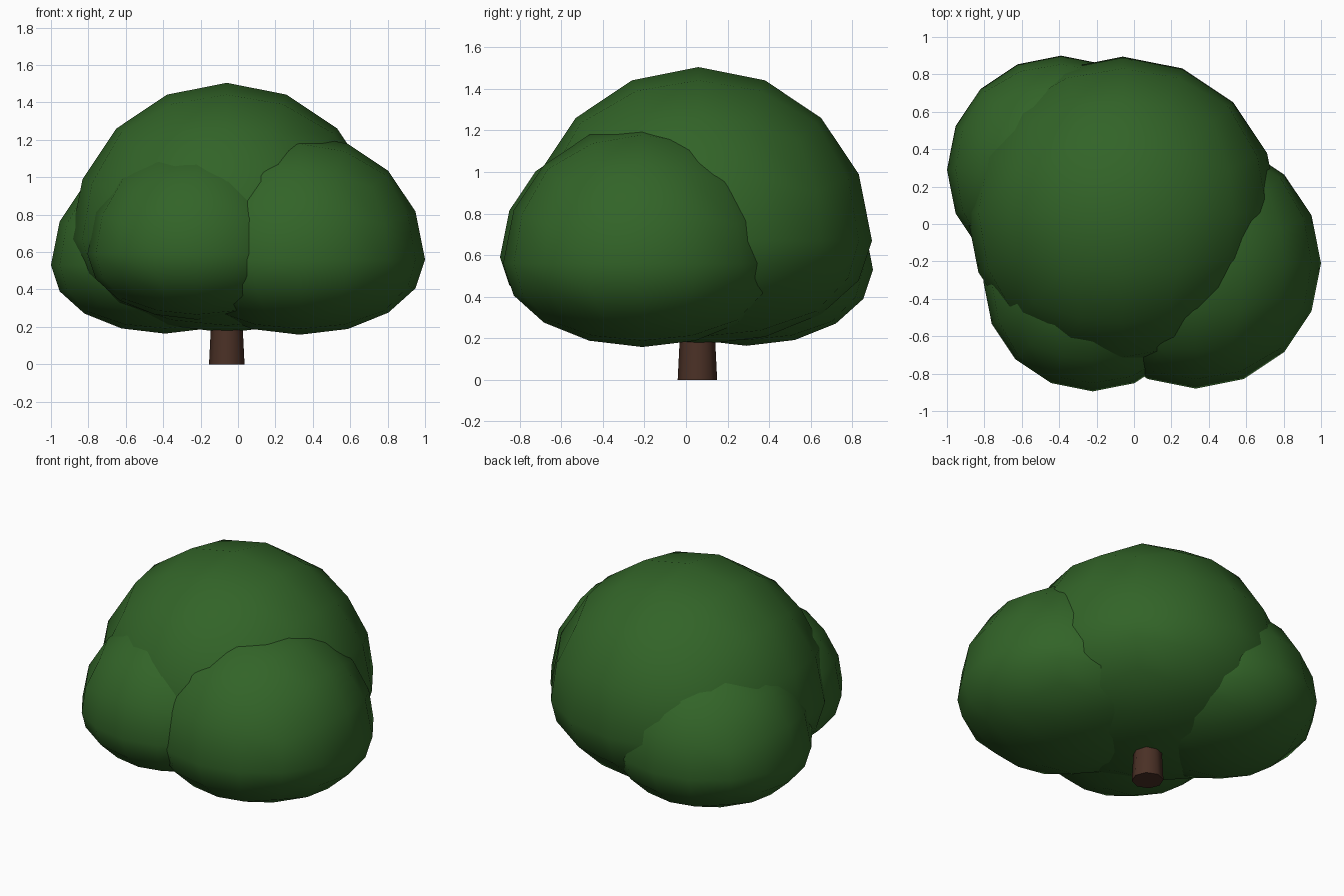
import bpy, bmesh, math
from mathutils import Vector

if "Cube" in bpy.data.objects:
    bpy.data.objects.remove(bpy.data.objects["Cube"])


def material(name, rgb):
    m = bpy.data.materials.new(name)
    m.diffuse_color = (*rgb, 1)
    m.use_nodes = True
    m.node_tree.nodes["Principled BSDF"].inputs["Base Color"].default_value = m.diffuse_color
    return m


leaf_green = material("leaf green", (0.032, 0.127, 0.021))
bark_brown = material("bark brown", (0.069, 0.030, 0.019))


def finish(name, bm, mat, angle):
    bmesh.ops.recalc_face_normals(bm, faces=bm.faces)
    mesh = bpy.data.meshes.new(name)
    bm.to_mesh(mesh)
    bm.free()
    mesh.materials.append(mat)
    ob = bpy.data.objects.new(name, mesh)
    bpy.context.collection.objects.link(ob)
    bpy.ops.object.select_all(action='DESELECT')
    ob.select_set(True)
    bpy.context.view_layer.objects.active = ob
    bpy.ops.object.shade_smooth_by_angle(angle=math.radians(angle))


def leaf_clump(name, centre, radius):
    """Low-poly rounded cube ball with its underside squashed."""
    bm = bmesh.new()
    bmesh.ops.create_cube(bm, size=2)
    bmesh.ops.subdivide_edges(bm, edges=bm.edges[:], cuts=3, use_grid_fill=True)
    for v in bm.verts:
        # even angular spacing, then project to the ball
        p = Vector([math.tan(c * math.pi / 4) for c in v.co]).normalized()
        if p.z < 0:
            p.z *= 0.6
        v.co = Vector(centre) + p * radius
    finish(name, bm, leaf_green, 60)


# foliage
leaf_clump("main_foliage", (-0.06, 0.06, 0.67), 0.835)
leaf_clump("right_foliage", (0.33, -0.21, 0.56), 0.67)
leaf_clump("back_left_foliage", (-0.39, 0.29, 0.53), 0.61)
leaf_clump("front_left_foliage", (-0.22, -0.31, 0.59), 0.585)

# trunk, tapering up into the foliage
bm = bmesh.new()
bmesh.ops.create_cone(bm, cap_ends=True, segments=8, radius1=0.095,
                      radius2=0.07, depth=0.5)
bmesh.ops.translate(bm, verts=bm.verts, vec=(-0.06, 0.055, 0.25))
finish("trunk", bm, bark_brown, 60)
